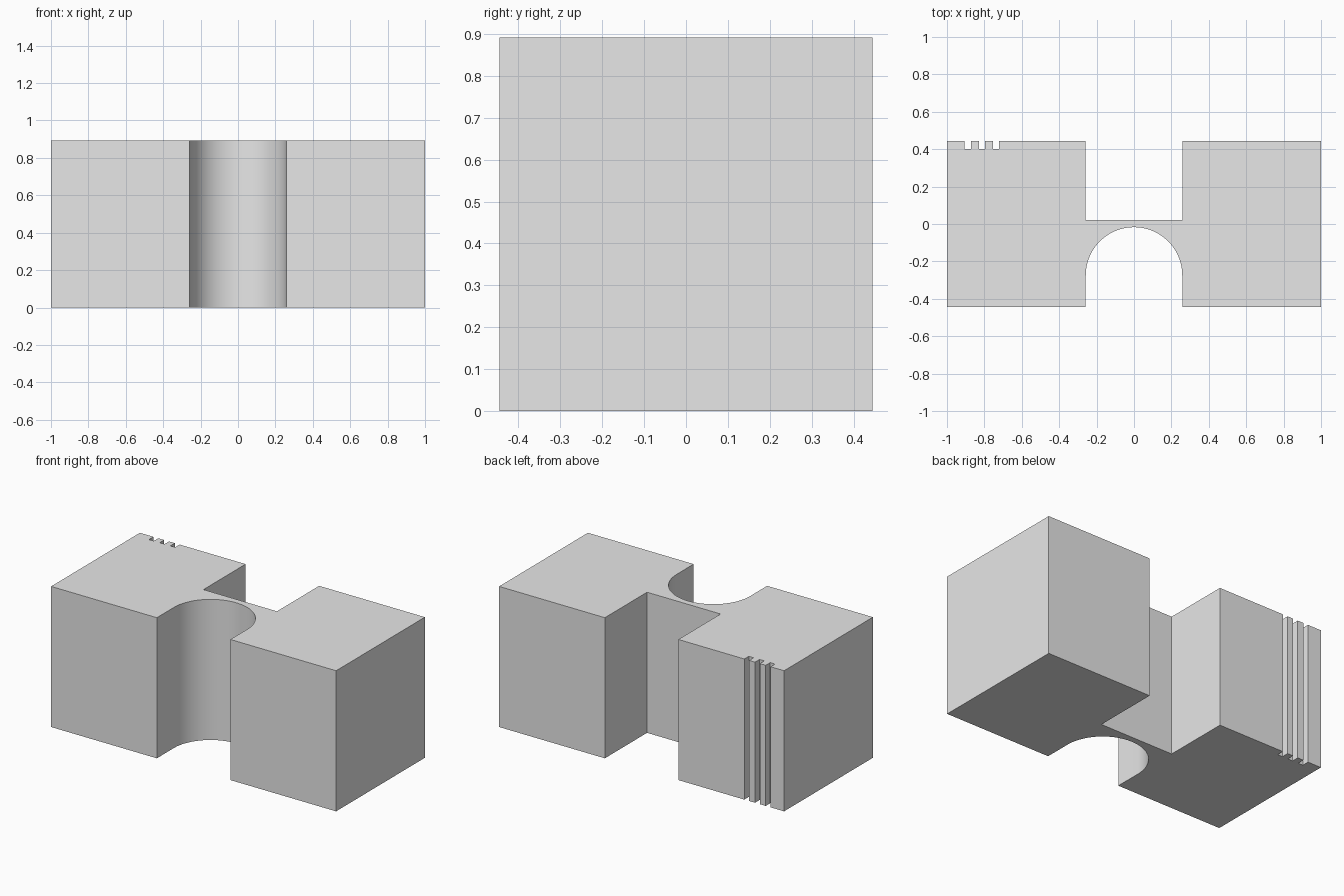
import bpy, bmesh
from math import pi, sin, cos

old = bpy.data.objects.get("Cube")
if old:
    bpy.data.objects.remove(old, do_unlink=True)

HALF_DEPTH = 0.445
HEIGHT = 0.892
RADIUS = 0.258     # front channel, also half width of the rear notch
ARC_Y = -0.275     # centre of the channel's round end
NOTCH_Y = 0.022
SLOT_Y = 0.4
SEGMENTS = 48

# Plain grey material
grey = bpy.data.materials.new("grey")
grey.use_nodes = True
colour = (0.8, 0.8, 0.8, 1)
grey.diffuse_color = colour
grey.node_tree.nodes["Principled BSDF"].inputs["Base Color"].default_value = colour

# Plan outline, counter-clockwise, starting at the front corner
outline = [(-1, -HALF_DEPTH), (-RADIUS, -HALF_DEPTH)]
# Round-ended front channel
for i in range(SEGMENTS + 1):
    a = pi - pi * i / SEGMENTS
    outline.append((RADIUS * cos(a), ARC_Y + RADIUS * sin(a)))
outline += [(RADIUS, -HALF_DEPTH), (1, -HALF_DEPTH), (1, HALF_DEPTH)]
# Square rear notch
outline += [(RADIUS, HALF_DEPTH), (RADIUS, NOTCH_Y),
            (-RADIUS, NOTCH_Y), (-RADIUS, HALF_DEPTH)]
# Three narrow rear slots
for x in (-0.738, -0.813, -0.888):
    r, l = x + 0.017, x - 0.017
    outline += [(r, HALF_DEPTH), (r, SLOT_Y), (l, SLOT_Y), (l, HALF_DEPTH)]
outline.append((-1, HALF_DEPTH))

# Extrude the outline upwards
bm = bmesh.new()
base = bm.faces.new([bm.verts.new((x, y, 0)) for x, y in outline])
top = bmesh.ops.extrude_face_region(bm, geom=[base], use_keep_orig=True)["geom"]
bmesh.ops.translate(bm, vec=(0, 0, HEIGHT),
                    verts=[v for v in top if isinstance(v, bmesh.types.BMVert)])
bmesh.ops.recalc_face_normals(bm, faces=bm.faces)
# Triangulate the concave caps cleanly
caps = [f for f in bm.faces if len(f.verts) > 4]
bmesh.ops.triangulate(bm, faces=caps, ngon_method="EAR_CLIP")

mesh = bpy.data.meshes.new("notched_block")
bm.to_mesh(mesh)
bm.free()
mesh.materials.append(grey)
block = bpy.data.objects.new("notched_block", mesh)
bpy.context.collection.objects.link(block)

# Smooth the channel, keep corners sharp
bpy.ops.object.select_all(action="DESELECT")
block.select_set(True)
bpy.context.view_layer.objects.active = block
bpy.ops.object.shade_smooth_by_angle(angle=pi / 6)
